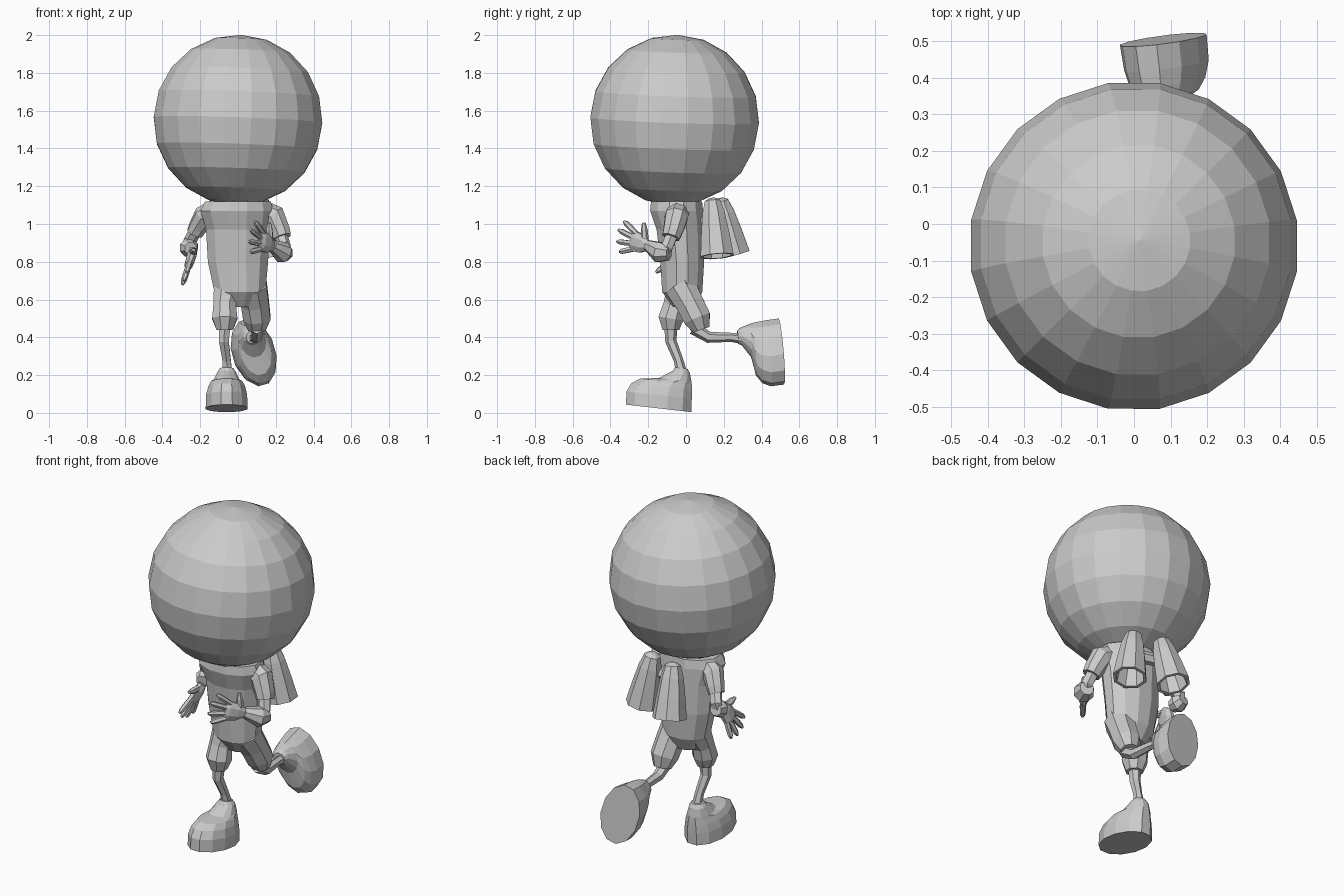
import bpy, bmesh, math
from mathutils import Vector, Matrix

cube = bpy.data.objects.get("Cube")
if cube:
    bpy.data.objects.remove(cube)

grey = bpy.data.materials.new("plain_grey")
grey.use_nodes = True
grey.diffuse_color = (0.6, 0.6, 0.6, 1)
grey.node_tree.nodes["Principled BSDF"].inputs["Base Color"].default_value = (0.6, 0.6, 0.6, 1)


def finish(name, bm, matrix=None):
    if matrix:
        bm.transform(matrix)
    bmesh.ops.recalc_face_normals(bm, faces=bm.faces)
    mesh = bpy.data.meshes.new(name)
    bm.to_mesh(mesh)
    bm.free()
    mesh.materials.append(grey)
    ob = bpy.data.objects.new(name, mesh)
    bpy.context.collection.objects.link(ob)
    return ob


def loft(name, rings, sides=8, wide=(1, 0, 0), axis=None, matrix=None):
    """Skin elliptical rings given as (centre, half width, half depth)."""
    bm = bmesh.new()
    pts = [Vector(r[0]) for r in rings]
    loops = []
    for i, (_, a, b) in enumerate(rings):
        t = Vector(axis) if axis else pts[min(i + 1, len(pts) - 1)] - pts[max(i - 1, 0)]
        t.normalize()
        w = Vector(wide)
        u = (w - t * w.dot(t)).normalized()
        v = t.cross(u)
        loop = []
        for k in range(sides):
            ang = math.tau * (k + 0.5) / sides
            loop.append(bm.verts.new(pts[i] + u * a * math.cos(ang) + v * b * math.sin(ang)))
        loops.append(loop)
    for lo, hi in zip(loops, loops[1:]):
        for k in range(sides):
            n = (k + 1) % sides
            bm.faces.new((lo[k], lo[n], hi[n], hi[k]))
    bm.faces.new(loops[0])
    bm.faces.new(loops[-1])
    return finish(name, bm, matrix)


def limb(name, *rings, sides=8, wide=(1, 0, 0)):
    """Round limb from (x, y, z, radius) stations."""
    return loft(name, [(r[:3], r[3], r[3]) for r in rings], sides, wide)


# Round helmet
bm = bmesh.new()
bmesh.ops.create_uvsphere(bm, u_segments=20, v_segments=10, radius=0.452)
finish("helmet", bm, Matrix.Translation((0, -0.06, 1.55))
       @ Matrix.Rotation(math.radians(-2), 4, 'X')
       @ Matrix.Rotation(math.radians(2), 4, 'Y') @ Matrix.Rotation(math.radians(9), 4, 'Z'))

# Tapered body and hips
loft("torso", [
    ((0.01, -0.01, 0.56), 0.08, 0.06),
    ((0.01, -0.02, 0.64), 0.14, 0.11),
    ((0.00, -0.02, 0.80), 0.165, 0.12),
    ((0.00, -0.03, 0.97), 0.175, 0.13),
    ((-0.005, -0.05, 1.07), 0.20, 0.145),
    ((0.00, -0.05, 1.12), 0.18, 0.14)], sides=12, axis=(0, 0, 1))

# Trouser legs and thin shins
limb("right_trouser", (-0.05, -0.02, 0.67, 0.085), (-0.07, -0.06, 0.57, 0.065),
     (-0.07, -0.08, 0.50, 0.072), (-0.07, -0.08, 0.44, 0.048))
limb("right_shin", (-0.07, -0.08, 0.47, 0.036), (-0.075, -0.08, 0.38, 0.03),
     (-0.06, -0.04, 0.28, 0.025), (-0.055, -0.02, 0.20, 0.03), sides=6)
limb("left_trouser", (0.07, -0.03, 0.67, 0.09), (0.09, 0.02, 0.58, 0.08),
     (0.10, 0.06, 0.50, 0.078), (0.10, 0.08, 0.44, 0.05))
limb("left_shin", (0.10, 0.04, 0.45, 0.036), (0.10, 0.12, 0.40, 0.03),
     (0.09, 0.24, 0.40, 0.024), (0.08, 0.32, 0.39, 0.03), sides=6)


# Boots: stacked outlines as (height, toe, heel, half width)
def boot(name, place, rx, ry=0, rz=0):
    outline = [(0, -0.18, 0.18, 0.115), (0.07, -0.185, 0.175, 0.112),
               (0.115, -0.165, 0.17, 0.10), (0.145, -0.12, 0.165, 0.085),
               (0.16, -0.02, 0.16, 0.07), (0.205, 0.05, 0.145, 0.05),
               (0.225, 0.06, 0.13, 0.035)]
    rings = [((0, (t + h) / 2, z), w, (h - t) / 2) for z, t, h, w in outline]
    rot = Matrix.Identity(4)
    for ang, ax in ((rz, 'Z'), (ry, 'Y'), (rx, 'X')):
        rot = rot @ Matrix.Rotation(math.radians(ang), 4, ax)
    loft(name, rings, sides=12, axis=(0, 0, 1), matrix=Matrix.Translation(place) @ rot)


boot("right_boot", (-0.06, -0.145, 0.024), -6.5)
boot("left_boot", (0.08, 0.505, 0.325), 94, -16, 5)


# Flared thruster bells with hollow undersides
def bell(name, top, rim):
    top, rim = Vector(top), Vector(rim)
    stations = [(-0.02, 0.02), (0.03, 0.045), (0.25, 0.064), (0.6, 0.08), (1, 0.095),
                (1, 0.078), (0.6, 0.06), (0.4, 0.04)]
    rings = [(top.lerp(rim, f), r, r) for f, r in stations]
    loft(name, rings, sides=8, axis=rim - top)


bell("left_thruster", (0.12, 0.14, 1.13), (0.168, 0.165, 0.83))
bell("right_thruster", (-0.04, 0.18, 1.13), (-0.067, 0.25, 0.84))
limb("thruster_mount", (0.12, 0.11, 1.02, 0.035), (-0.04, 0.15, 1.02, 0.035),
     sides=6, wide=(0, 0, 1))

# Short sleeves, forearms and glove cuffs
limb("left_sleeve", (0.12, -0.04, 1.07, 0.06), (0.19, -0.05, 1.04, 0.065),
     (0.225, -0.07, 0.96, 0.055), (0.235, -0.08, 0.93, 0.05))
limb("left_elbow", (0.225, -0.07, 0.95, 0.035), (0.245, -0.10, 0.88, 0.035),
     (0.235, -0.13, 0.85, 0.035), sides=6, wide=(0, 1, 0))
limb("left_cuff", (0.255, -0.09, 0.845, 0.04), (0.235, -0.14, 0.85, 0.058),
     (0.20, -0.18, 0.875, 0.04), (0.18, -0.20, 0.885, 0.032), wide=(0, 0, 1))
limb("right_sleeve", (-0.12, -0.02, 1.07, 0.06), (-0.18, 0.0, 1.04, 0.06),
     (-0.215, 0.03, 0.98, 0.05), (-0.23, 0.04, 0.95, 0.045))
limb("right_elbow", (-0.22, 0.035, 0.97, 0.033), (-0.255, 0.08, 0.91, 0.034),
     (-0.26, 0.07, 0.88, 0.034), sides=6, wide=(0, 1, 0))
limb("right_cuff", (-0.265, 0.10, 0.885, 0.035), (-0.26, 0.06, 0.875, 0.052),
     (-0.25, 0.02, 0.87, 0.035), wide=(0, 0, 1))


# Gloved hands: flat palm, four fanned fingers and a thumb
def hand(side, wrist, forward, across):
    w, d = Vector(wrist), Vector(forward).normalized()
    s = Vector(across)
    s = (s - d * s.dot(d)).normalized()
    loft(side + "_palm", [(w, 0.028, 0.022), (w + d * 0.04, 0.052, 0.027),
                          (w + d * 0.09, 0.058, 0.024), (w + d * 0.115, 0.045, 0.014)],
         sides=8, wide=s)
    for i, length in enumerate((0.085, 0.105, 0.11, 0.095)):
        k = (i - 1.5) / 1.5
        root = w + d * 0.09 + s * 0.042 * k
        way = (d + s * 0.45 * k).normalized()
        limb(f"{side}_finger_{i + 1}", (*root, 0.015), (*(root + way * length * 0.55), 0.016),
             (*(root + way * length * 0.9), 0.015), (*(root + way * length * 1.1), 0.007),
             sides=6, wide=s)
    root = w + d * 0.03 + s * 0.03
    way = (s + d * 0.35).normalized()
    limb(side + "_thumb", (*root, 0.02), (*(root + way * 0.05), 0.018),
         (*(root + way * 0.085), 0.009), sides=6, wide=d)


hand("left", (0.18, -0.20, 0.885), (-0.62, -0.85, 0.28), (0.1, 0.1, 1))
hand("right", (-0.235, 0.0, 0.865), (-0.3, -0.5, -0.95), (0.1, -0.9, 0.3))
